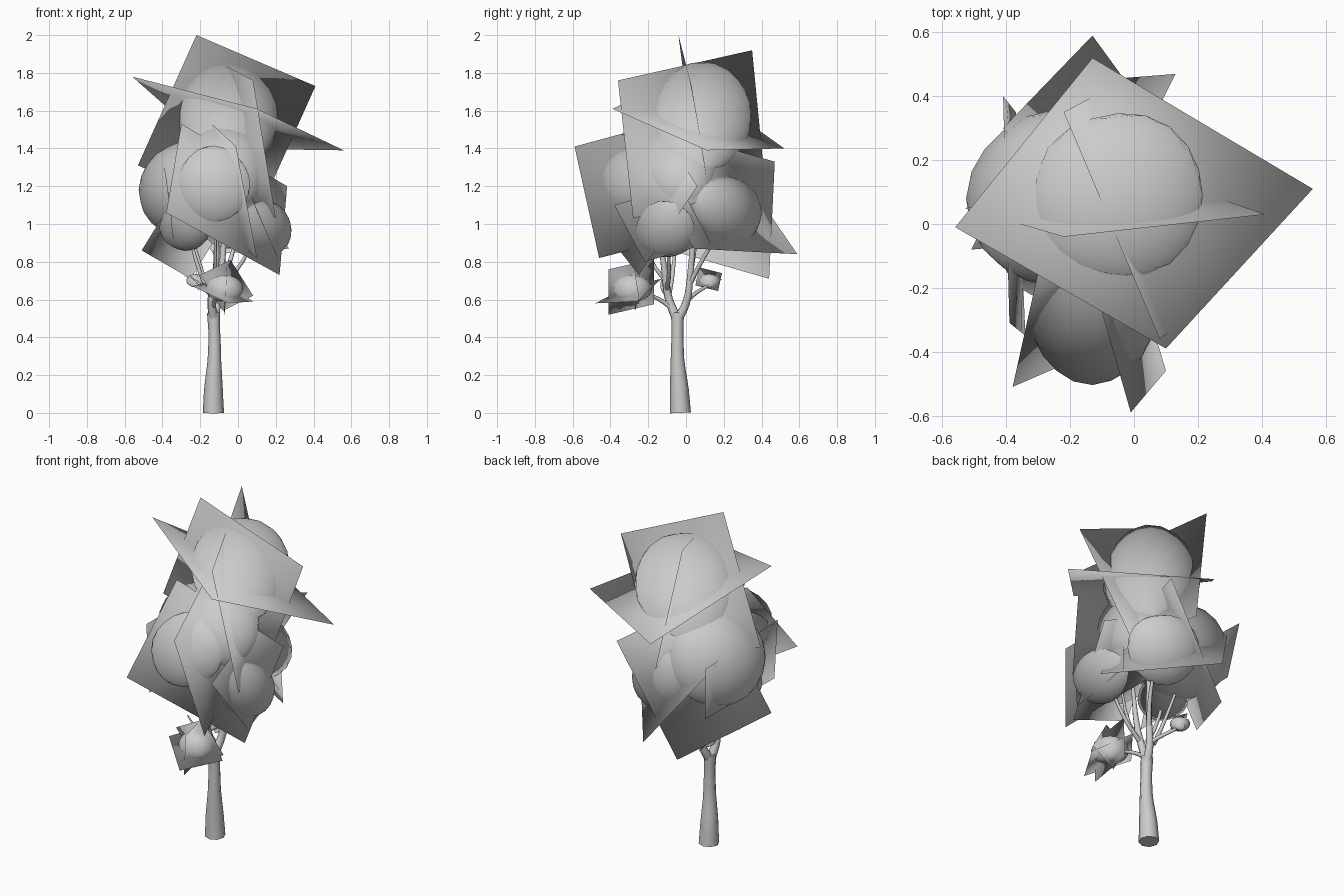
import bpy, bmesh
from math import sin
from mathutils import Vector

if "Cube" in bpy.data.objects:
    bpy.data.objects.remove(bpy.data.objects["Cube"])

CANOPY = Vector((-.08, .02, 1.15))
SMALL = {"small_front": Vector((-.07, -.28, .64)), "small_back": Vector((-.22, .125, .68))}


def finish(bm, name, own=None):
    """Make the object; foliage gets soft normals that radiate from its group centre."""
    me = bpy.data.meshes.new(name)
    bm.to_mesh(me)
    bm.free()
    for p in me.polygons:
        p.use_smooth = True
    mid = next((c for k, c in SMALL.items() if name.startswith(k)), CANOPY)
    normals = []
    for v in me.vertices:
        n = (v.co - mid).normalized()
        if own:
            n = n * .7 + (v.co - own).normalized() * .3
        normals.append(n.normalized())
    me.normals_split_custom_set_from_vertices(normals)
    ob = bpy.data.objects.new(name, me)
    bpy.context.collection.objects.link(ob)


def tube(name, pts):
    """Tapered limb; each point is x, y, z, radius."""
    cu = bpy.data.curves.new(name, 'CURVE')
    cu.dimensions = '3D'
    cu.bevel_depth = 1.0
    cu.bevel_resolution = 2
    cu.use_fill_caps = True
    cu.resolution_u = 3
    sp = cu.splines.new('BEZIER')
    sp.bezier_points.add(len(pts) - 1)
    for b, p in zip(sp.bezier_points, pts):
        b.co = p[:3]
        b.radius = p[3]
        b.handle_left_type = b.handle_right_type = 'AUTO'
    ob = bpy.data.objects.new(name, cu)
    bpy.context.collection.objects.link(ob)
    bpy.ops.object.select_all(action='DESELECT')
    bpy.context.view_layer.objects.active = ob
    ob.select_set(True)
    bpy.ops.object.convert(target='MESH')


def clump(name, c, r):
    """Lumpy foliage ball."""
    bm = bmesh.new()
    bmesh.ops.create_icosphere(bm, subdivisions=3, radius=1)
    for v in bm.verts:
        x, y, z = v.co
        k = 1 + 0.03 * sin(3 * x + 9 * c[0]) * sin(3 * y + 2 * z + 7 * c[2])
        v.co = Vector([c[i] + v.co[i] * r[i] * k for i in range(3)])
    finish(bm, name, Vector(c))


def card(name, a, b, c, d=None, bend=0.02):
    """Slightly cupped leaf sheet through corners a, b, c, d."""
    a, b, c = Vector(a), Vector(b), Vector(c)
    d = Vector(d) if d else a + c - b
    n = (c - a).cross(d - b).normalized()
    bm = bmesh.new()
    g = []
    for i in range(5):
        u = i / 4
        g.append([])
        for j in range(5):
            v = j / 4
            p = a.lerp(b, u).lerp(d.lerp(c, u), v)
            g[i].append(bm.verts.new(p + n * bend * 16 * u * (1 - u) * v * (1 - v)))
    for i in range(4):
        for j in range(4):
            bm.faces.new((g[i][j], g[i+1][j], g[i+1][j+1], g[i][j+1]))
    # face the sheet away from the canopy centre
    bm.normal_update()
    if sum(f.normal.dot(f.calc_center_median() - CANOPY) for f in bm.faces) < 0:
        bmesh.ops.reverse_faces(bm, faces=bm.faces[:])
    finish(bm, name)


# Trunk and limbs
tube("trunk", [(-.13, -.03, 0, .056), (-.13, -.035, .12, .05), (-.125, -.045, .28, .036),
               (-.125, -.045, .42, .031), (-.13, -.045, .53, .034)])
limbs = [
    [(-.13, -.05, .50, .026), (-.14, -.09, .60, .022), (-.12, -.11, .72, .018), (-.11, -.14, 1.0, .010)],
    [(-.125, -.04, .50, .026), (-.11, .0, .58, .022), (-.09, .02, .70, .018), (-.06, .06, 1.35, .010)],
    [(-.11, .01, .60, .013), (-.16, .06, .64, .011), (-.21, .12, .68, .008), (-.22, .14, .71, .005)],
    [(-.13, -.07, .55, .012), (-.12, -.14, .60, .011), (-.09, -.21, .63, .008), (-.07, -.28, .66, .005)],
    [(-.09, .02, .68, .014), (-.05, .07, .78, .012), (.0, .17, .95, .008)],
    [(-.12, -.10, .66, .013), (-.02, -.09, .74, .011), (.10, -.10, .95, .007)],
    [(-.14, -.09, .62, .013), (-.20, -.07, .74, .011), (-.27, -.05, 1.0, .007)],
    [(-.12, -.11, .70, .011), (-.12, -.18, .80, .009), (-.12, -.26, 1.1, .006)],
    [(-.13, -.09, .60, .009), (-.19, -.13, .67, .007), (-.25, -.12, .72, .004)],
    [(-.14, .0, .60, .012), (-.19, .03, .75, .010), (-.28, .07, 1.05, .007)],
]
for pts in limbs:
    tube("branch", pts)

# Foliage clumps
for name, c, r in [
    ("crown_clump", (-.05, .09, 1.57), (.27, .26, .29)),
    ("front_clump", (-.13, -.29, 1.21), (.19, .21, .20)),
    ("left_clump", (-.26, .08, 1.18), (.26, .27, .26)),
    ("middle_clump", (-.07, -.06, 1.29), (.21, .22, .24)),
    ("right_clump", (.14, -.11, .97), (.145, .16, .15)),
    ("low_left_clump", (-.28, -.09, .98), (.135, .14, .12)),
    ("back_clump", (-.03, .21, 1.06), (.20, .19, .19)),
    ("small_front_clump", (-.07, -.285, .66), (.10, .105, .07)),
    ("small_back_clump", (-.22, .125, .70), (.055, .055, .035)),
]:
    clump(name, c, r)

# Leaf sheets: crown
card("crown_sheet_wide", (-.22, -.04, 2.0), (.41, .03, 1.73), (.10, .14, 1.04), (-.53, .05, 1.31))
card("crown_sheet_flat", (.10, -.39, 1.61), (.56, .11, 1.39), (-.13, .52, 1.40), (-.56, -.01, 1.78), 0)
card("crown_sheet_deep", (.08, -.36, 1.76), (-.22, .35, 1.92), (-.09, .42, 1.2), (.20, -.28, 1.03))
# Leaf sheets: front
card("front_sheet_deep", (-.01, -.59, 1.41), (.10, -.46, .82), (-.05, .05, .95), (-.16, -.07, 1.55))
card("front_sheet_wide", (-.38, -.51, 1.06), (-.30, -.15, 1.53), (.26, .06, 1.2), (.22, -.25, .73))
# Leaf sheets: back and left
card("back_sheet_upright", (.13, .47, 1.33), (-.25, .44, .71), (-.51, -.08, .86))
card("back_sheet_flat", (-.13, .59, .84), (-.41, .30, 1.26), (-.02, -.20, 1.27), (.27, .04, .87))
card("left_sheet", (-.39, -.31, 1.30), (-.34, -.35, .92), (-.37, .35, .95), (-.41, .40, 1.28))
# Leaf sheets: right
card("right_sheet", (.05, -.03, 1.2), (.18, .13, .90), (.22, -.22, .80), bend=.01)
# Leaf sheets: small clumps
card("small_front_sheet_deep", (-.06, -.41, .76), (-.07, -.41, .52), (-.08, -.17, .575), bend=.01)
card("small_front_sheet_flat", (-.05, -.48, .58), (.08, -.26, .59), (-.10, -.13, .71), (-.24, -.31, .67), .01)
card("small_front_sheet_wide", (-.20, -.30, .73), (-.08, -.27, .54), (.08, -.25, .62), bend=.01)
card("small_back_sheet_deep", (-.22, .07, .77), (-.22, .19, .74), (-.21, .17, .645), bend=.005)
card("small_back_sheet_flat", (-.29, .12, .725), (-.22, .05, .70), (-.16, .12, .68), bend=.005)
